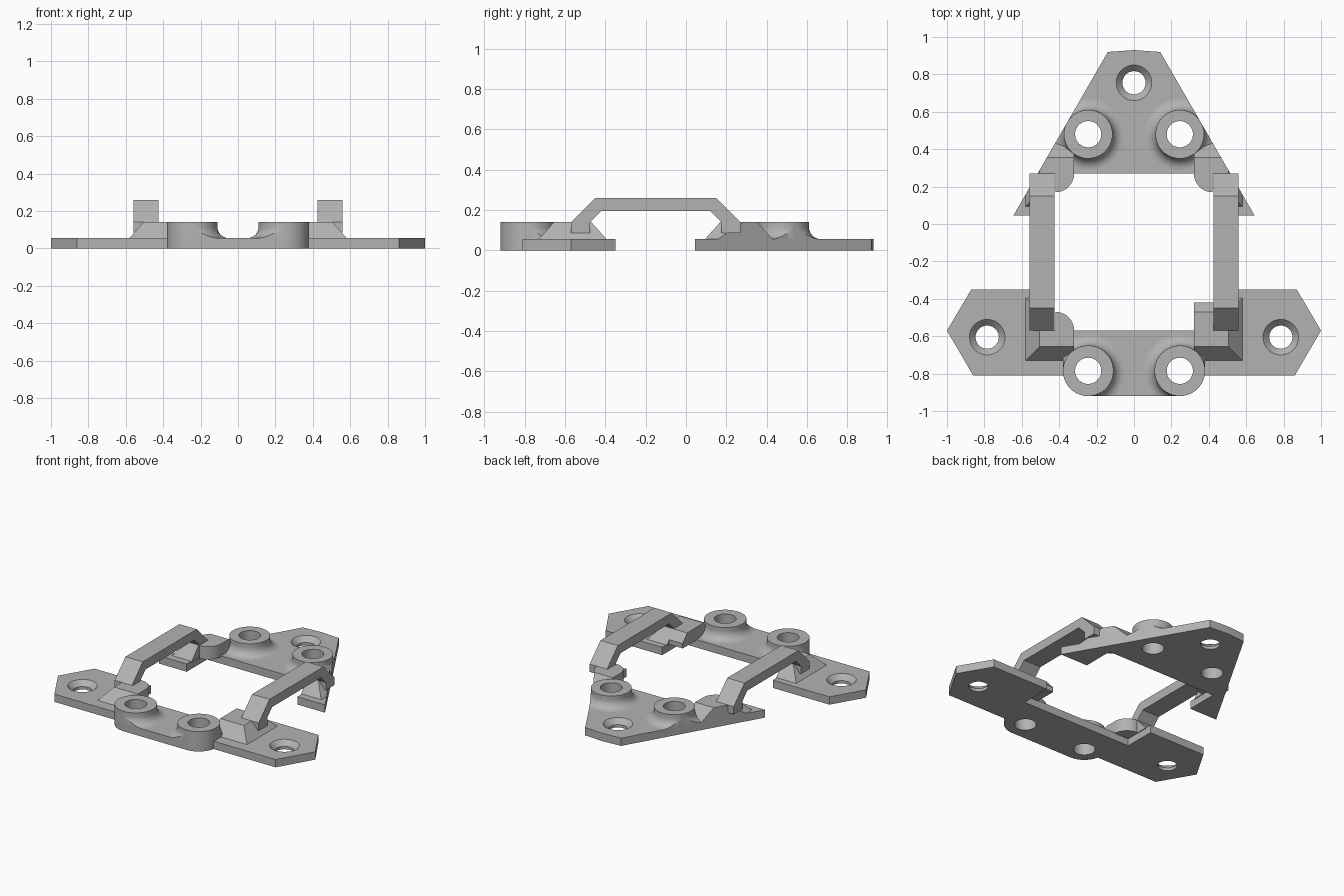
import bpy, bmesh, math
from mathutils import Matrix

cube = bpy.data.objects.get("Cube")
if cube:
    bpy.data.objects.remove(cube, do_unlink=True)

grey = bpy.data.materials.new("plain_grey")
grey.use_nodes = True
grey.diffuse_color = (0.45, 0.45, 0.45, 1)
grey.node_tree.nodes["Principled BSDF"].inputs["Base Color"].default_value = (0.45, 0.45, 0.45, 1)

THICK, TOP = 0.055, 0.14      # plate thickness and pad/boss height
MID = -0.15                   # mirror line between front and back pads


def add(name, bm):
    bmesh.ops.recalc_face_normals(bm, faces=bm.faces[:])
    mesh = bpy.data.meshes.new(name)
    bm.to_mesh(mesh)
    bm.free()
    mesh.materials.append(grey)
    ob = bpy.data.objects.new(name, mesh)
    bpy.context.collection.objects.link(ob)
    return ob


def prism(name, outline, z0, z1):
    bm = bmesh.new()
    face = bm.faces.new([bm.verts.new((x, y, z0)) for x, y in outline])
    ext = bmesh.ops.extrude_face_region(bm, geom=[face])["geom"]
    for v in ext:
        if isinstance(v, bmesh.types.BMVert):
            v.co.z = z1
    return add(name, bm)


def lathe(name, profile, x, y, steps=64):
    # Closed (radius, z) profile turned around a vertical axis
    bm = bmesh.new()
    rings = []
    for i in range(steps):
        a = 2 * math.pi * i / steps
        rings.append([bm.verts.new((x + r * math.cos(a), y + r * math.sin(a), z)) for r, z in profile])
    n = len(profile)
    for i in range(steps):
        a, b = rings[i], rings[(i + 1) % steps]
        for j in range(n):
            k = (j + 1) % n
            bm.faces.new((a[j], b[j], b[k], a[k]))
    bmesh.ops.remove_doubles(bm, verts=bm.verts[:], dist=1e-6)
    return add(name, bm)


def frustum(name, base, top):
    # Each rectangle is x0, x1, y0, y1
    bm = bmesh.new()
    loops = []
    for (x0, x1, y0, y1), z in ((base, THICK - 0.005), (top, TOP)):
        loops.append([bm.verts.new(p + (z,)) for p in ((x0, y0), (x1, y0), (x1, y1), (x0, y1))])
    a, b = loops
    bm.faces.new(a)
    bm.faces.new(b)
    for i in range(4):
        j = (i + 1) % 4
        bm.faces.new((a[i], a[j], b[j], b[i]))
    return add(name, bm)


def boolean(ob, cutter, operation, keep=False):
    mod = ob.modifiers.new("cut", "BOOLEAN")
    mod.operation, mod.solver, mod.object = operation, "EXACT", cutter
    bpy.context.view_layer.update()
    graph = bpy.context.evaluated_depsgraph_get()
    mesh = bpy.data.meshes.new_from_object(ob.evaluated_get(graph))
    ob.modifiers.clear()
    ob.data = mesh
    if not keep:
        bpy.data.objects.remove(cutter, do_unlink=True)


def arc(cx, cy, r, a0, a1, n=24):
    return [(cx + r * math.cos(math.radians(a0 + (a1 - a0) * i / n)),
             cy + r * math.sin(math.radians(a0 + (a1 - a0) * i / n))) for i in range(n + 1)]


def smooth(ob):
    bpy.ops.object.select_all(action="DESELECT")
    ob.select_set(True)
    bpy.context.view_layer.objects.active = ob
    bpy.ops.object.shade_smooth_by_angle(angle=math.radians(30))


def mirrored(half):
    return half + [(-x, y) for x, y in reversed(half) if abs(x) > 1e-6]


# Plates
BX, FY, BY, BR = 0.245, -0.785, 0.48, 0.135
wings = mirrored([(0.32, -0.57), (0.43, -0.57), (0.43, -0.35), (0.87, -0.35), (1, -0.57), (0.86, -0.81),
                  (0.3, -0.81)])
front_plate = prism("front_plate", wings, 0, THICK)
web = mirrored(arc(BX, FY, BR, -90, 0) + [(BX + BR, -0.66), (0.32, -0.57)])
front_web = prism("front_web", web, 0, THICK)
boolean(front_plate, front_web, "UNION")
triangle = mirrored([(0, 0.93), (0.14, 0.92), (0.645, 0.045), (0.43, 0.045), (0.43, 0.27)])
back_plate = prism("back_plate", triangle, 0, THICK)

# Outlines that trim the parts standing on the plates
front_trim = prism("front_trim", web, 0, 0.5)
back_trim = prism("back_trim", mirrored([(0, 0.93), (0.14, 0.92), (0.645, 0.045)]), -0.1, 0.5)
back_web = prism("back_web", mirrored([(0, 0.93), (0.14, 0.92), (0.515, 0.27)]), 0, 0.5)

# Bosses with a flared foot
F = 0.06
flare = [(BR + F - F * math.cos(t), THICK + F - F * math.sin(t))
         for t in [math.pi / 2 * i / 8 for i in range(9)]]
for plate, trim, label, y, r in ((front_plate, front_trim, "front", FY, BR),
                                 (back_plate, back_web, "back", BY, 0.13)):
    for side, x in (("left", BX), ("right", -BX)):
        drill = lathe("drill", [(0, -0.1), (0.07, -0.1), (0.07, 0.4), (0, 0.4)], x, y)
        boolean(plate, drill, "DIFFERENCE")
        outer = [(r - BR + a, z) for a, z in flare]
        boss = lathe(f"{label}_boss_{side}",
                     [(0.07, 0), (0.07, TOP), (r, TOP)] + outer + [(r + F, 0)], x, y)
        boolean(boss, trim, "INTERSECT", keep=True)
        smooth(boss)

# Countersunk screw holes
for plate, x, y in ((front_plate, 0.785, -0.605), (front_plate, -0.785, -0.605), (back_plate, 0, 0.755)):
    sink = lathe("sink", [(0, -0.1), (0.062, -0.1), (0.062, 0.02), (0.095, THICK),
                          (0.095, 0.2), (0, 0.2)], x, y)
    boolean(plate, sink, "DIFFERENCE")
smooth(front_plate)
smooth(back_plate)

# Pads under the handle feet, made at front left and mirrored to each corner
for end in ("front", "back"):
    for side, sx in (("left", 1), ("right", -1)):
        tag = f"{end}_{side}"
        parts = [frustum("pad_" + tag, (0.425, 0.585, -0.735, -0.39), (0.425, 0.505, -0.655, -0.47)),
                 frustum("pad_inner_" + tag, (0.32, 0.43, -0.735, -0.57), (0.32, 0.43, -0.655, -0.57))]
        if tag == "front_left":
            tab = frustum("pad_tab_" + tag, (0.32, 0.43, -0.575, -0.39), (0.32, 0.43, -0.575, -0.47))
            limit = prism("limit", [(0.2, -0.7), (0.6, -0.7), (0.6, -0.42), (0.2, -0.42)], 0, 0.5)
            boolean(tab, limit, "INTERSECT")
        else:
            tab = prism("pad_tab_" + tag, arc(0.42, -0.57, 0.1, 90, 180) + [(0.42, -0.57)],
                        THICK - 0.005, TOP)
        for ob in parts + [tab]:
            if end == "back":
                ob.data.transform(Matrix.Translation((0, 2 * MID, 0)) @ Matrix.Diagonal((1, -1, 1, 1)))
                ob.data.flip_normals()
            if sx < 0:
                ob.data.transform(Matrix.Diagonal((-1, 1, 1, 1)))
                ob.data.flip_normals()
            if end == "back":
                boolean(ob, back_trim, "INTERSECT", keep=True)
        smooth(tab)

# Arched handles
half = [(-0.42, 0.195), (-0.475, 0.14), (-0.475, 0.085), (-0.57, 0.085), (-0.57, 0.14), (-0.45, 0.26)]
profile = half + [(2 * MID - y, z) for y, z in reversed(half)]
for side, x0 in (("left", 0.425), ("right", -0.56)):
    handle = prism("handle_" + side, profile, x0, x0 + 0.135)
    # Turn the extruded profile upright: (y, z, x) to (x, y, z)
    handle.data.transform(Matrix(((0, 0, 1, 0), (1, 0, 0, 0), (0, 1, 0, 0), (0, 0, 0, 1))))

for trim in (front_trim, back_trim, back_web):
    bpy.data.objects.remove(trim, do_unlink=True)
